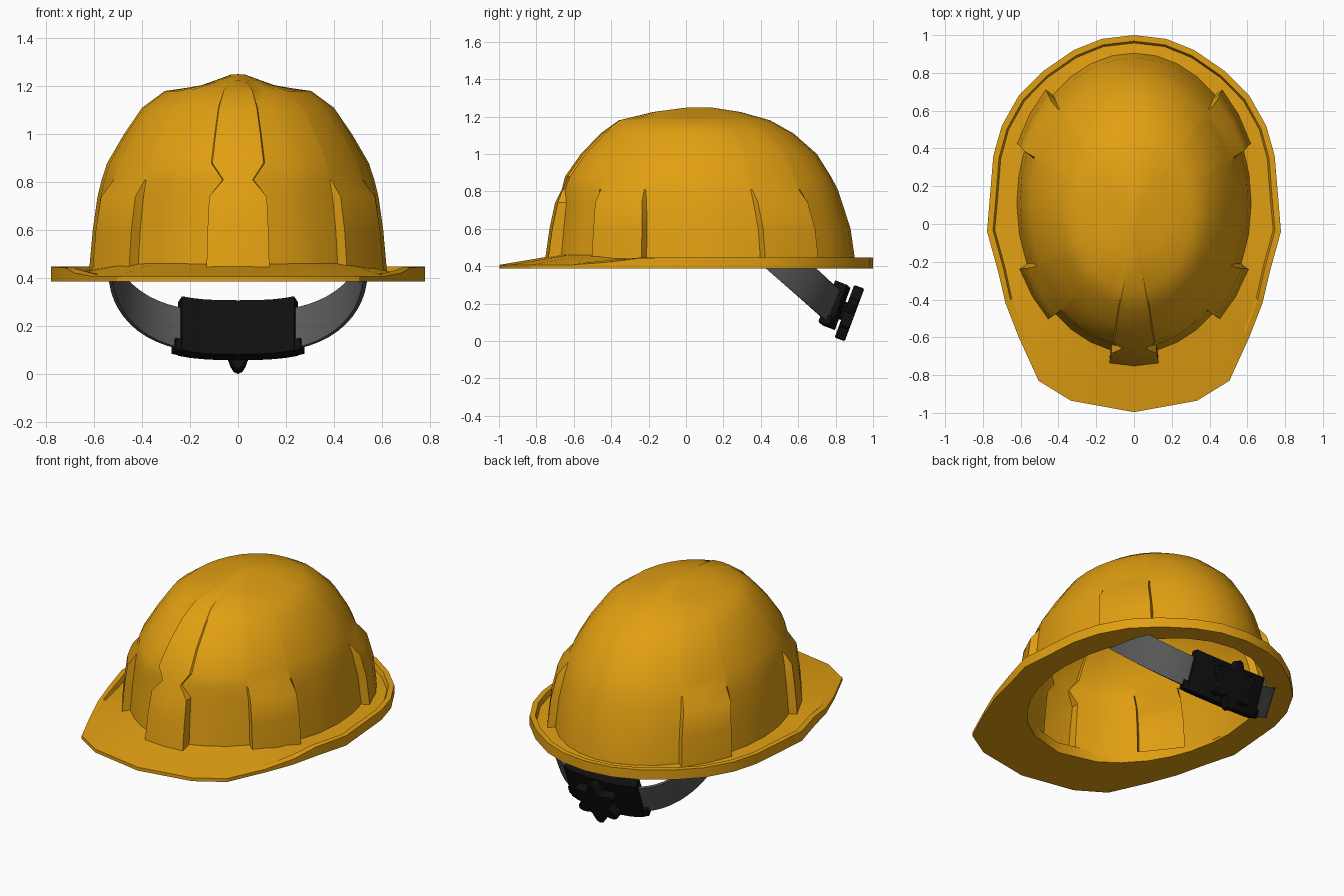
import bpy, bmesh, math
from mathutils import Vector

if "Cube" in bpy.data.objects:
    bpy.data.objects.remove(bpy.data.objects["Cube"])


def material(name, r, g, b):
    m = bpy.data.materials.new(name)
    m.diffuse_color = (r, g, b, 1)
    m.use_nodes = True
    m.node_tree.nodes["Principled BSDF"].inputs["Base Color"].default_value = m.diffuse_color
    return m


YELLOW = material("yellow_plastic", 0.76, 0.35, 0.006)
GREY = material("grey_strap", 0.1, 0.1, 0.1)
BLACK = material("black_plastic", 0.005, 0.005, 0.005)


def loft(name, rings, mat, wrap=True, ring_cycle=False, pole=None, cap=False,
         thick=0, offset=0, angle=32):
    """Skin a list of point rings, optionally thicken, then smooth by angle."""
    bm = bmesh.new()
    vs = [[bm.verts.new(p) for p in r] for r in rings]
    n = len(rings[0])
    pairs = list(zip(vs, vs[1:]))
    if ring_cycle:
        pairs.append((vs[-1], vs[0]))
    for a, b in pairs:
        for i in range(n if wrap else n - 1):
            j = (i + 1) % n
            bm.faces.new((a[i], a[j], b[j], b[i]))
    if pole:
        v = bm.verts.new(pole)
        for i in range(n):
            bm.faces.new((vs[-1][i], vs[-1][(i + 1) % n], v))
    if cap:
        bm.faces.new(vs[0][::-1])
        bm.faces.new(vs[-1])
    bmesh.ops.recalc_face_normals(bm, faces=bm.faces)
    me = bpy.data.meshes.new(name)
    bm.to_mesh(me)
    bm.free()
    ob = bpy.data.objects.new(name, me)
    bpy.context.collection.objects.link(ob)
    me.materials.append(mat)
    bpy.ops.object.select_all(action='DESELECT')
    ob.select_set(True)
    bpy.context.view_layer.objects.active = ob
    if thick:
        s = ob.modifiers.new("thickness", 'SOLIDIFY')
        s.thickness, s.offset = thick, offset
        bpy.ops.object.modifier_apply(modifier=s.name)
    bpy.ops.object.shade_smooth_by_angle(angle=math.radians(angle))
    return ob


# Shell: elliptical rings (z, x radius, y radius, y centre, front block, side blocks)
LEVELS = [
    (0.41, 0.622, 0.797, 0.11, 0.07, 0.046),
    (0.60, 0.605, 0.775, 0.105, 0.06, 0.046),
    (0.74, 0.585, 0.745, 0.09, 0.045, 0.042),
    (0.81, 0.568, 0.732, 0.08, 0.012, 0.0),
    (0.88, 0.545, 0.705, 0.07, 0.012, 0.0),
    (1.00, 0.475, 0.625, 0.075, 0.012, 0.0),
    (1.11, 0.400, 0.510, 0.065, 0.012, 0.0),
    (1.18, 0.305, 0.400, 0.05, 0.010, 0.0),
    (1.225, 0.165, 0.230, 0.06, 0.005, 0.0),
    (1.248, 0.030, 0.070, 0.07, 0.0, 0.0),
]
HALF = [0, 11, 11.8, 22, 32, 42.3, 43, 54, 65.5, 66.2, 78, 90, 101,
        111.3, 112, 124, 135.5, 136.2, 147, 158, 169, 180]
ANGLES = HALF + [-a for a in reversed(HALF[1:-1])]


def shell_ring(level):
    z, rx, ry, cy, front, side = level
    pts = []
    for a in ANGLES:
        m = abs(a)
        off = front if m <= 11 else 0
        if 43 <= m <= 65.5 or 112 <= m <= 135.5:
            off = side
        if z == 0.81 and m < 12:            # neck above the front block
            a *= 0.55
        p = math.radians(a)
        dip = 0.026 * math.sin(p) ** 2 if z == 1.225 else 0   # crown valleys
        pts.append(((rx + off) * math.sin(p), cy - (ry + off) * math.cos(p), z - dip))
    return pts


loft("shell", [shell_ring(l) for l in LEVELS], YELLOW, pole=(0, 0.07, 1.25),
     thick=0.012, offset=-1)

# Brim: front visor blending into a raised gutter round the sides and back
EDGE = [(0, 1.0), (0.17, 0.98), (0.32, 0.92), (0.48, 0.81), (0.61, 0.68), (0.70, 0.52),
        (0.745, 0.36), (0.765, 0.12), (0.778, -0.04), (0.72, -0.25), (0.68, -0.42),
        (0.61, -0.60), (0.505, -0.83), (0.335, -0.935), (0, -0.996)]
EDGE += [(-x, y) for x, y in reversed(EDGE[1:-1])]


def brim_section(x, y):
    a = math.atan2(x / 0.62, (0.11 - y) / 0.795)
    w = min(1, max(0, (y + 0.52) / 0.3))

    def dome(f, z):
        return Vector((0.62 * f * math.sin(a), 0.11 - 0.795 * f * math.cos(a), z))
    inner = dome(0.99, 0.462 - 0.035 * w)
    top = Vector((x, y, 0.408 + 0.04 * w))
    inward = Vector((inner.x - x, inner.y - y, 0))
    frac = 1 / inward.length

    def along(d, rear_z):
        p = top + inward * (d * frac)
        slope = top.z + (inner.z - top.z) * d * frac
        p.z = slope * (1 - w) + rear_z * w
        return p
    return [inner, along(0.042, 0.42), along(0.032, 0.448), top,
            Vector((x, y, 0.387)), dome(0.975, 0.39)]


loft("brim", [brim_section(x, y) for x, y in EDGE], YELLOW, ring_cycle=True)


# Nape strap and ratchet housing share one tilted U-shaped path
def strap(name, u_max, low, high, thick, mat, steps):
    rows = []
    for i in range(steps + 1):
        s = math.sin((2 * i / steps - 1) * u_max * math.pi / 2)
        k = math.sqrt(max(0, 1 - abs(s) ** 2.86))
        base = Vector((0.532 * s, 0.385 + 0.385 * k, 0.425 - 0.335 * k))
        across = (Vector((0, 0.656, 0.755)) * (1 - k) + Vector((0, 0.35, 0.94)) * k).normalized()
        rows.append([base + across * h for h in (low, high)])
    loft(name, rows, mat, wrap=False, thick=thick)


strap("nape_strap", 1.0, 0.0, 0.18, 0.016, GREY, 32)
strap("ratchet_housing", 0.3, -0.02, 0.22, 0.07, BLACK, 10)
strap("housing_lower_wings", 0.335, -0.02, 0.03, 0.06, BLACK, 10)

# Ratchet knob: six-lobed disc on a short axle
AXIS = Vector((0, 0.937, -0.35))
UP = Vector((0, 0.35, 0.937))
CENTRE = Vector((0, 0.873, 0.15))


def disc(name, radius, lobe, d0, d1, n, bevel):
    rings = []
    for d, shrink in ((d0, bevel), (d0 + bevel, 0), (d1 - bevel, 0), (d1, bevel)):
        ring = []
        for i in range(n):
            t = 2 * math.pi * i / n
            r = radius + lobe * math.cos(6 * t) - shrink
            ring.append(CENTRE + AXIS * d + UP * (r * math.cos(t))
                        + Vector((r * math.sin(t), 0, 0)))
        rings.append(ring)
    loft(name, rings, BLACK, cap=True)


disc("ratchet_knob", 0.122, 0.028, -0.028, 0.03, 48, 0.006)
disc("knob_axle", 0.05, 0, -0.08, -0.02, 16, 0.002)
